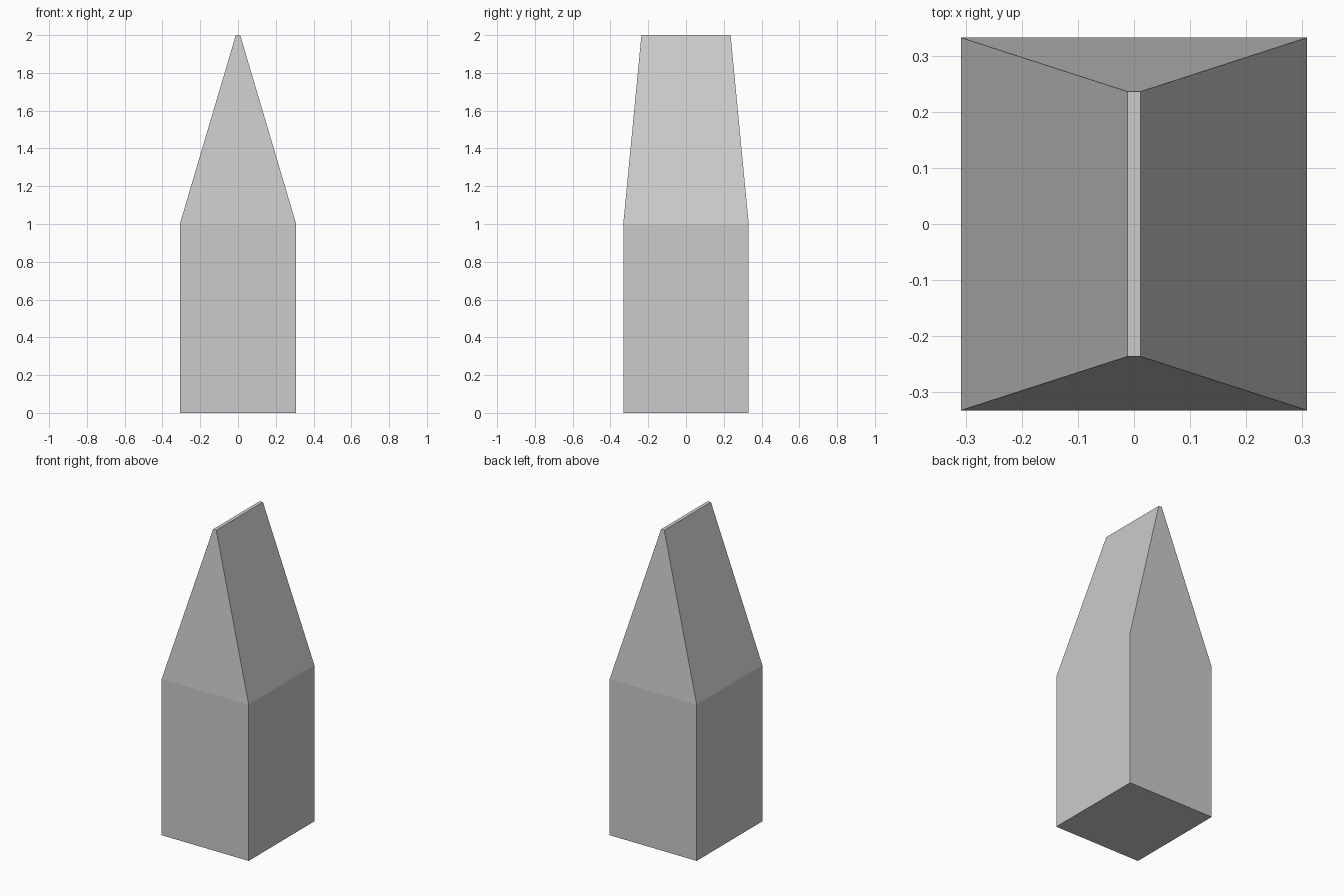
import bpy
import bmesh

if "Cube" in bpy.data.objects:
    bpy.data.objects.remove(bpy.data.objects["Cube"])

# Rectangular sections from bottom to top: half width x, half depth y, height z
SECTIONS = [(0.308, 0.332, 0.0), (0.308, 0.332, 1.0), (0.0115, 0.236, 2.0)]


def loft(name, sections):
    bm = bmesh.new()
    rings = [[bm.verts.new((sx * hx, sy * hy, z))
              for sx, sy in ((-1, -1), (1, -1), (1, 1), (-1, 1))]
             for hx, hy, z in sections]
    for low, high in zip(rings, rings[1:]):
        for i in range(4):
            j = (i + 1) % 4
            bm.faces.new((low[i], low[j], high[j], high[i]))
    bm.faces.new(rings[0][::-1])
    bm.faces.new(rings[-1])
    mesh = bpy.data.meshes.new(name)
    bm.to_mesh(mesh)
    bm.free()
    obj = bpy.data.objects.new(name, mesh)
    bpy.context.collection.objects.link(obj)
    return obj


# Square post with a wedge-shaped tip, flat shaded
loft("wedge_tipped_post", SECTIONS)
